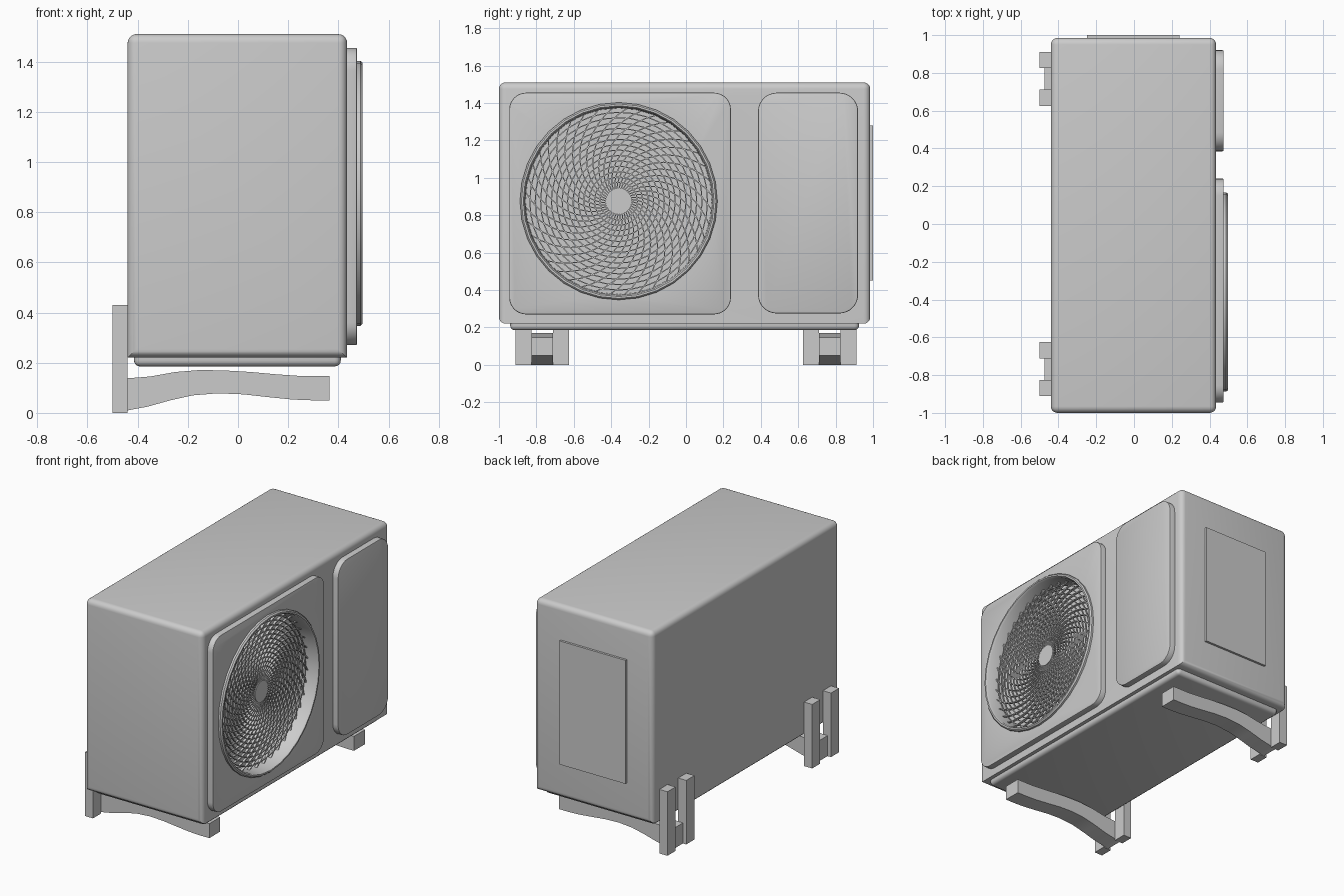
import bpy, bmesh, math
from math import sin, cos, pi

if "Cube" in bpy.data.objects:
    bpy.data.objects.remove(bpy.data.objects["Cube"])

FAN_Y, FAN_Z = -0.36, 0.875


def finish(name, bm, smooth=True, cutter=None):
    bmesh.ops.recalc_face_normals(bm, faces=bm.faces[:])
    me = bpy.data.meshes.new(name)
    bm.to_mesh(me)
    bm.free()
    ob = bpy.data.objects.new(name, me)
    bpy.context.collection.objects.link(ob)
    bpy.ops.object.select_all(action='DESELECT')
    ob.select_set(True)
    bpy.context.view_layer.objects.active = ob
    if cutter:
        m = ob.modifiers.new("fan_hole", 'BOOLEAN')
        m.operation, m.object, m.solver = 'DIFFERENCE', cutter, 'EXACT'
        bpy.ops.object.modifier_apply(modifier=m.name)
    if smooth:
        bpy.ops.object.shade_smooth_by_angle(angle=math.radians(35))
    return ob


def box(bm, lo, hi):
    vs = bmesh.ops.create_cube(bm, size=1)['verts']
    for v in vs:
        for i in range(3):
            v.co[i] = hi[i] if v.co[i] > 0 else lo[i]
    return vs


def prism(pts, axis_vec):
    """Extrude a closed polygon along a vector."""
    bm = bmesh.new()
    f = bm.faces.new([bm.verts.new(p) for p in pts])
    r = bmesh.ops.extrude_face_region(bm, geom=[f])
    bmesh.ops.translate(bm, vec=axis_vec,
                        verts=[g for g in r['geom'] if isinstance(g, bmesh.types.BMVert)])
    return bm


def lathe(profile, n, closed):
    """Revolve (radius, x) points around the fan axis."""
    bm = bmesh.new()
    rows = [[bm.verts.new((x, FAN_Y + r * cos(2 * pi * i / n), FAN_Z + r * sin(2 * pi * i / n)))
             for i in range(n)] for r, x in profile]
    count = len(rows) if closed else len(rows) - 1
    for a in range(count):
        p, q = rows[a], rows[(a + 1) % len(rows)]
        for i in range(n):
            j = (i + 1) % n
            bm.faces.new((p[i], p[j], q[j], q[i]))
    if not closed:
        bm.faces.new(rows[0])
        bm.faces.new(rows[-1])
    return bm


def bar(bm, path, w, x0, x1):
    """Open rectangular bar along polar (radius, angle) points."""
    pts = [(r * cos(a), r * sin(a)) for r, a in path]
    prev = None
    for k, (y, z) in enumerate(pts):
        a, b = pts[max(k - 1, 0)], pts[min(k + 1, len(pts) - 1)]
        dy, dz = b[0] - a[0], b[1] - a[1]
        d = math.hypot(dy, dz)
        ny, nz = -dz / d * w / 2, dy / d * w / 2
        sec = [bm.verts.new((x, FAN_Y + y + s * ny, FAN_Z + z + s * nz))
               for x, s in ((x0, -1), (x1, -1), (x1, 1), (x0, 1))]
        if prev:
            for i in range(4):
                j = (i + 1) % 4
                bm.faces.new((prev[i], prev[j], sec[j], sec[i]))
        else:
            bm.faces.new(sec)
        prev = sec
    bm.faces.new(prev)


# Hidden cutter for the fan recess
cutter = finish("fan_cutter", lathe([(0.515, 0.36), (0.515, 0.6)], 32, False), False)
cutter.hide_render = True
cutter.hide_set(True)

# Casing: rounded except along the long bottom edges
bm = bmesh.new()
box(bm, (-0.44, -1.0, 0.22), (0.435, 0.985, 1.51))
edges = [e for e in bm.edges
         if not (all(v.co.z < 0.3 for v in e.verts) and abs(e.verts[0].co.y - e.verts[1].co.y) > 1)]
bmesh.ops.bevel(bm, geom=edges, offset=0.035, segments=5, profile=0.5, affect='EDGES')
finish("casing", bm, cutter=cutter)

# Base tray
bm = bmesh.new()
box(bm, (-0.415, -0.94, 0.185), (0.41, 0.925, 0.235))
edges = [e for e in bm.edges if any(v.co.z < 0.2 for v in e.verts)]
bmesh.ops.bevel(bm, geom=edges, offset=0.025, segments=4, profile=0.5, affect='EDGES')
finish("base_tray", bm)


# Raised front panels
def front_panel(name, y0, y1, z0, z1, r, cut=None):
    pts = []
    for cy, cz, a0 in ((y1 - r, z1 - r, 0), (y0 + r, z1 - r, 1), (y0 + r, z0 + r, 2), (y1 - r, z0 + r, 3)):
        for k in range(9):
            a = (a0 + k / 8) * pi / 2
            pts.append((0.425, cy + r * cos(a), cz + r * sin(a)))
    bm = prism(pts, (0.05, 0, 0))
    rim = [e for e in bm.edges if all(v.co.x > 0.47 for v in e.verts)]
    bmesh.ops.bevel(bm, geom=rim, offset=0.006, segments=2, profile=0.5, affect='EDGES')
    finish(name, bm, cutter=cut)


front_panel("fan_panel", -0.945, 0.24, 0.27, 1.455, 0.09, cutter)
front_panel("service_panel", 0.385, 0.92, 0.275, 1.455, 0.1)

# Fan shroud ring
finish("fan_ring", lathe([(0.515, 0.361), (0.515, 0.46), (0.528, 0.465), (0.528, 0.488),
                          (0.52, 0.497), (0.51, 0.497), (0.502, 0.485), (0.498, 0.361)], 32, True))

# Grille: spiral ribs, concentric wires and hub
bm = bmesh.new()
RIBS, RINGS = 40, 14
for i in range(RIBS):
    path = [(0.06 + 0.442 * k / 12, 2 * pi * i / RIBS - 1.2 * k / 12) for k in range(13)]
    bar(bm, path, 0.006, 0.408, 0.424)
finish("grille_ribs", bm, False)
bm = bmesh.new()
for i in range(RINGS):
    r = 0.1 + 0.375 * i / (RINGS - 1)
    bar(bm, [(r, 2 * pi * k / 40) for k in range(41)], 0.006, 0.412, 0.422)
finish("grille_wires", bm, False)
finish("grille_hub", lathe([(0.07, 0.4), (0.07, 0.428)], 32, False))

# Access cover on the end
bm = bmesh.new()
box(bm, (-0.25, 0.975, 0.45), (0.24, 1.0, 1.28))
finish("side_cover", bm, False)

# Wall brackets: two posts and a curved arm on each side
lower = [(-0.475, 0.0), (-0.44, 0.01), (-0.36, 0.025), (-0.27, 0.05), (-0.18, 0.07), (-0.08, 0.078),
         (0.02, 0.074), (0.12, 0.063), (0.22, 0.053), (0.3, 0.05), (0.365, 0.05)]
upper = [(0.365, 0.147), (0.25, 0.147), (0.15, 0.154), (0.05, 0.163), (-0.05, 0.169), (-0.15, 0.171),
         (-0.25, 0.163), (-0.35, 0.145), (-0.44, 0.138), (-0.475, 0.138)]
for side, s in (("left", -1), ("right", 1)):
    c = 0.768 * s
    finish(side + "_bracket_arm",
           prism([(x, c - 0.058, z) for x, z in lower + upper], (0, 0.116, 0)))
    bm = bmesh.new()
    for d in (-1, 1):
        y = c + d * 0.1
        box(bm, (-0.5, y - 0.043, 0.0), (-0.44, y + 0.043, 0.43))
    finish(side + "_bracket_posts", bm, False)
